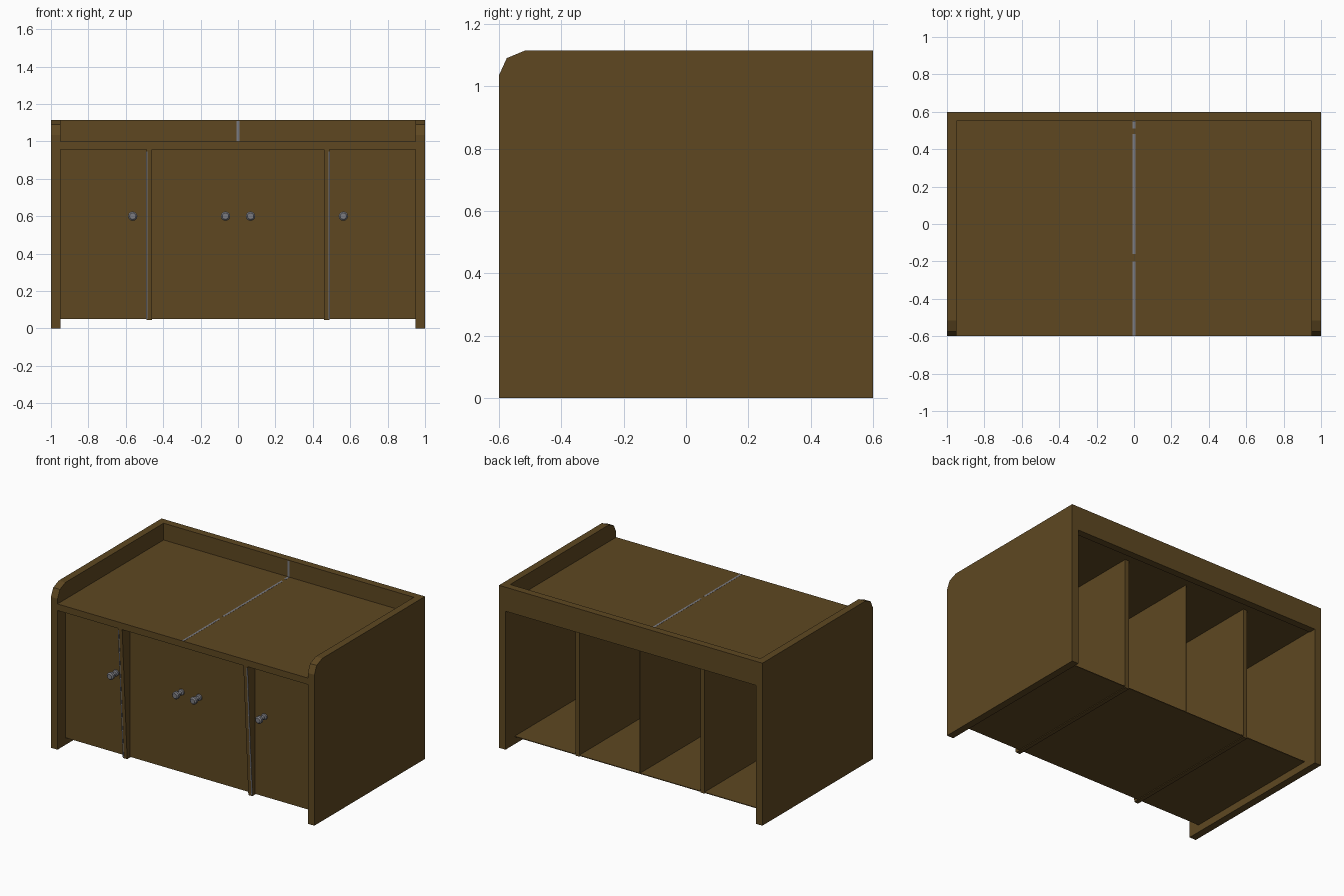
import bpy, bmesh, math
from mathutils import Matrix

if "Cube" in bpy.data.objects:
    bpy.data.objects.remove(bpy.data.objects["Cube"])


def material(name, rgb):
    m = bpy.data.materials.new(name)
    m.diffuse_color = (*rgb, 1)
    m.use_nodes = True
    m.node_tree.nodes["Principled BSDF"].inputs["Base Color"].default_value = m.diffuse_color
    return m


WOOD = material("dark_wood", (0.112, 0.064, 0.0155))
METAL = material("grey_metal", (0.2, 0.2, 0.22))


def finish(name, bm, mat):
    bmesh.ops.recalc_face_normals(bm, faces=bm.faces)
    me = bpy.data.meshes.new(name)
    bm.to_mesh(me)
    bm.free()
    me.materials.append(mat)
    ob = bpy.data.objects.new(name, me)
    bpy.context.collection.objects.link(ob)
    return ob


def slab(name, profile, x0, x1, mat=WOOD):
    """Extrude a (y, z) profile from x0 to x1."""
    bm = bmesh.new()
    f = bm.faces.new([bm.verts.new((x0, y, z)) for y, z in profile])
    r = bmesh.ops.extrude_face_region(bm, geom=[f])
    vs = [v for v in r["geom"] if isinstance(v, bmesh.types.BMVert)]
    bmesh.ops.translate(bm, verts=vs, vec=(x1 - x0, 0, 0))
    return finish(name, bm, mat)


def box(name, x0, x1, y0, y1, z0, z1, mat=WOOD):
    return slab(name, [(y0, z0), (y1, z0), (y1, z1), (y0, z1)], x0, x1, mat)


def knob(name, x, z):
    """Turned knob: base flange, stem and wider head along -y."""
    bm = bmesh.new()
    prof = [(0, -0.515), (0.021, -0.515), (0.021, -0.527), (0.012, -0.532),
            (0.012, -0.56), (0.025, -0.566), (0.025, -0.582), (0.017, -0.59),
            (0, -0.59)]
    vs = [bm.verts.new((x + r, y, z)) for r, y in prof]
    es = [bm.edges.new(p) for p in zip(vs, vs[1:])]
    bmesh.ops.spin(bm, geom=vs + es, cent=(x, 0, z), axis=(0, 1, 0),
                   angle=math.tau, steps=12)
    bmesh.ops.remove_doubles(bm, verts=bm.verts, dist=1e-4)
    finish(name, bm, METAL)


# Side panels with a clipped front top corner
side = [(-0.6, 0), (0.6, 0), (0.6, 1.115), (-0.515, 1.115),
        (-0.575, 1.09), (-0.6, 1.035)]
# Dividers lean back towards the bottom at the front
divider = [(-0.545, 0.045), (0.5, 0.045), (0.5, 0.955), (-0.599, 0.955)]
# Metal strip lying on the sloped divider front
strip = [(-0.547, 0.05), (-0.545, 0.05), (-0.598, 0.945), (-0.6, 0.945)]

for s, tag in ((-1, "left"), (1, "right")):
    slab(tag + "_side_panel", side, s * 0.95, s)
    slab(tag + "_divider", divider, s * 0.46, s * 0.49)
    slab(tag + "_hinge_strip", strip, s * 0.484, s * 0.492, METAL)
    # Outer and inner doors with knobs
    box(tag + "_outer_door", s * 0.475, s * 0.95, -0.515, -0.5, 0.052, 0.955)
    box(tag + "_inner_door", 0, s * 0.475, -0.515, -0.5, 0.052, 0.955)
    knob(tag + "_outer_knob", s * 0.563, 0.6)
    knob(tag + "_inner_knob", s * 0.067, 0.6)

# Top board, back rail, floor and thin centre partition
box("top_board", -0.95, 0.95, -0.6, 0.55, 0.955, 1.0)
box("back_rail", -0.95, 0.95, 0.55, 0.6, 0.95, 1.115)
box("floor_board", -0.95, 0.95, -0.515, 0.5, 0.05, 0.055)
box("centre_partition", -0.002, 0.002, -0.5, 0.5, 0.055, 0.955)

# Thin metal inlay along the middle of the top and up the rail
for i, (y0, y1) in enumerate(((-0.6, -0.2), (-0.16, 0.48), (0.51, 0.55))):
    box(f"top_inlay_{i}", -0.007, 0.007, y0, y1, 0.9995, 1.0008, METAL)
box("rail_inlay", -0.007, 0.007, 0.549, 0.5505, 1.0, 1.11, METAL)
